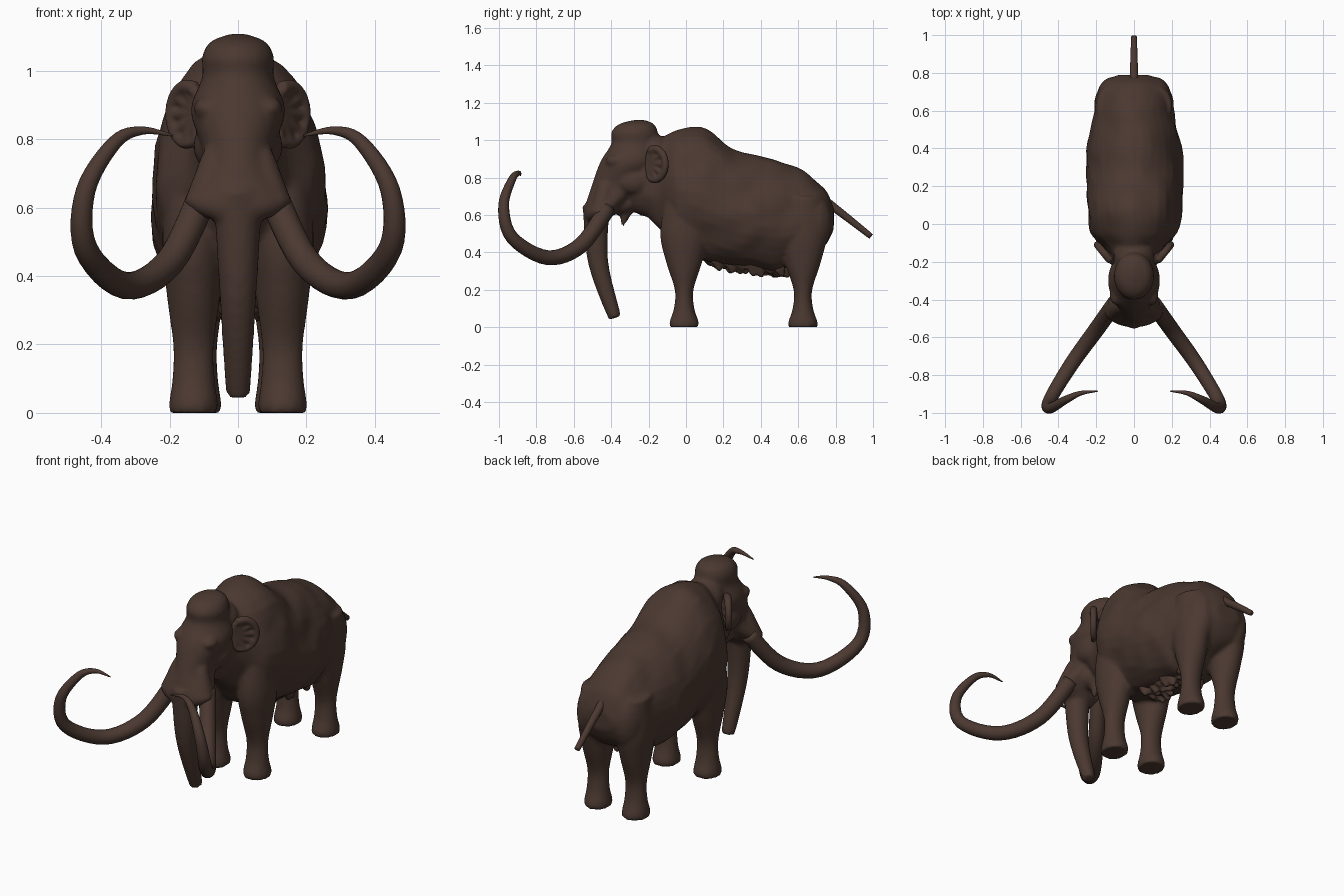
import bpy, bmesh, math, random
from mathutils import Vector, noise

cube = bpy.data.objects.get("Cube")
if cube:
    bpy.data.objects.remove(cube, do_unlink=True)
random.seed(4)

hide = bpy.data.materials.new("dark brown hide")
hide.use_nodes = True
hide.diffuse_color = (0.07, 0.04, 0.03, 1)
hide.node_tree.nodes["Principled BSDF"].inputs["Base Color"].default_value = hide.diffuse_color


def smooth_path(rows, steps=6):
    """Catmull-Rom interpolation through rows of numbers."""
    out = []
    for i in range(len(rows) - 1):
        before, start = rows[max(i - 1, 0)], rows[i]
        end, after = rows[i + 1], rows[min(i + 2, len(rows) - 1)]
        for k in range(steps):
            t = k / steps
            out.append([b + t / 2 * ((c - a) + t * (2 * a - 5 * b + 4 * c - d)
                                     + t * t * (3 * b - a - 3 * c + d))
                        for a, b, c, d in zip(before, start, end, after)])
    return out + [list(rows[-1])]


def circle(count):
    """Cosine and sine of evenly spaced angles."""
    angles = [math.tau * i / count for i in range(count)]
    return [(math.cos(angle), math.sin(angle)) for angle in angles]


def skin(bm, rings):
    """Join rings of points into a closed tube."""
    loops = [[bm.verts.new(point) for point in ring] for ring in rings]
    for lower, upper in zip(loops, loops[1:]):
        for i in range(len(lower)):
            bm.faces.new((lower[i - 1], lower[i], upper[i], upper[i - 1]))
    bm.faces.new(loops[0][::-1])
    bm.faces.new(loops[-1])


def loft(bm, rows, along, x=0, rough=0, pinch=0):
    """Oval sections, each given as position, low edge, high edge, half width.
    Pinch narrows the high side of every section and widens the low side."""
    rings = []
    for place, low, high, half in smooth_path(rows):
        ring = []
        for c, s in circle(32):
            reach = (low + high) / 2 + (high - low) / 2 * s
            point = Vector((x + half * c * (1 - pinch * s), place, reach))
            if along == "z":
                point.yz = reach, place
            point.x += rough * noise.noise(point * 9)
            point.z += rough * noise.noise(point * 7)
            ring.append(point)
        rings.append(ring)
    skin(bm, rings)


def sweep(bm, points, thick, thin, power=1):
    """Round tube through points, tapering from thick to thin."""
    path = [Vector(point) for point in smooth_path(points)]
    last = len(path) - 1
    side = (path[1] - path[0]).orthogonal()
    rings = []
    for i, point in enumerate(path):
        tangent = (path[min(i + 1, last)] - path[max(i - 1, 0)]).normalized()
        side = (side - tangent * side.dot(tangent)).normalized()
        up = tangent.cross(side)
        radius = thick + (thin - thick) * (i / last) ** power
        rings.append([point + radius * (side * c + up * s) for c, s in circle(18)])
    skin(bm, rings)


def blob(bm, center, size):
    """Ellipsoid used as a muscle or bone bulge."""
    verts = bmesh.ops.create_uvsphere(bm, u_segments=20, v_segments=12, radius=1)["verts"]
    bmesh.ops.scale(bm, vec=size, verts=verts)
    bmesh.ops.translate(bm, vec=center, verts=verts)


def finish(bm, name, voxel=None, relaxing=4):
    """Make the object, fusing overlapping pieces when a voxel size is given."""
    bmesh.ops.recalc_face_normals(bm, faces=bm.faces)
    for face in bm.faces:
        face.smooth = True
    mesh = bpy.data.meshes.new(name)
    bm.to_mesh(mesh)
    bm.free()
    mesh.materials.append(hide)
    part = bpy.data.objects.new(name, mesh)
    bpy.context.collection.objects.link(part)
    if voxel:
        fuse = part.modifiers.new("fuse", "REMESH")
        fuse.mode = "VOXEL"
        fuse.voxel_size = voxel
        fuse.use_smooth_shade = True
        relax = part.modifiers.new("relax", "SMOOTH")
        relax.iterations = relaxing


# Torso with shoulder hump, sloping back and narrow rump, then the neck
bm = bmesh.new()
loft(bm, [(-0.25, 0.65, 0.95, 0.1), (-0.13, 0.51, 1.02, 0.15), (-0.04, 0.4, 1.06, 0.23),
          (0.1, 0.35, 1.07, 0.25), (0.26, 0.32, 0.95, 0.255), (0.4, 0.3, 0.91, 0.25),
          (0.5, 0.3, 0.89, 0.23), (0.64, 0.37, 0.83, 0.2), (0.74, 0.43, 0.74, 0.17),
          (0.79, 0.52, 0.64, 0.08)], "y", rough=0.015, pinch=0.1)
blob(bm, (0, -0.2, 0.8), (0.12, 0.16, 0.21))
blob(bm, (0, -0.17, 0.93), (0.11, 0.1, 0.1))

# Head with domed crown, pinched temples and broad muzzle
loft(bm, [(0.57, -0.54, -0.41, 0.1), (0.62, -0.545, -0.37, 0.155), (0.74, -0.51, -0.25, 0.1),
          (0.88, -0.46, -0.14, 0.138), (0.98, -0.4, -0.15, 0.105), (1.04, -0.4, -0.15, 0.105),
          (1.085, -0.36, -0.17, 0.08), (1.108, -0.28, -0.22, 0.02)], "z")

# Trunk, lower jaw and short beard
sweep(bm, [(0, -0.48, 0.65), (0, -0.47, 0.35), (0, -0.38, 0.05)], 0.075, 0.034)
blob(bm, (0, -0.35, 0.66), (0.07, 0.08, 0.06))
sweep(bm, [(0, -0.31, 0.66), (0, -0.34, 0.54)], 0.05, 0.006)

# Brows, cheeks, tusk sockets and legs on both sides
leg_shape = [(0, 0.078), (0.03, 0.078), (0.1, 0.055), (0.2, 0.05), (0.35, 0.097), (0.5, 0.128),
             (0.7, 0.1)]
for side in (-1, 1):
    blob(bm, (side * 0.09, -0.38, 0.89), (0.04, 0.05, 0.035))
    blob(bm, (side * 0.08, -0.28, 0.78), (0.05, 0.09, 0.07))
    sweep(bm, [(side * 0.06, -0.43, 0.76), (side * 0.1, -0.46, 0.6)], 0.04, 0.062)
    for y, x in ((-0.01, 0.13), (0.625, 0.12)):
        loft(bm, [(z, y - half, y + half, 0.04 + 0.4 * half) for z, half in leg_shape],
             "z", x=side * x)
    # Haunch running back into the rump
    blob(bm, (side * 0.11, 0.66, 0.56), (0.09, 0.12, 0.17))
finish(bm, "body", voxel=0.0115)

# Ears and tusks
tusk_path = [(0.1, -0.42, 0.64), (0.2, -0.56, 0.44), (0.33, -0.74, 0.372), (0.445, -0.93, 0.48),
             (0.445, -0.975, 0.65), (0.36, -0.93, 0.79), (0.28, -0.895, 0.825),
             (0.19, -0.885, 0.81)]
for side, label in ((1, "left"), (-1, "right")):
    # Thin flap: spokes fanning from the root to a rolled rim
    bm = bmesh.new()
    rim = []
    for step in range(-3, 4):
        angle = math.radians(step * 38)
        out = 0.05 * math.cos(angle)
        rim.append((side * (0.145 + out), 1.2 * out - 0.17, 0.87 + 0.085 * math.sin(angle)))
    sweep(bm, rim, 0.015, 0.022)
    for tip in rim:
        sweep(bm, [(side * 0.1, -0.2, 0.88), tip], 0.025, 0.014)
    finish(bm, "ear_" + label, voxel=0.007)

    # Long tusk curling forward, out and back in
    bm = bmesh.new()
    sweep(bm, [(side * x, y, z) for x, y, z in tusk_path], 0.044, 0.002, power=1.8)
    finish(bm, "tusk_" + label)

# Tail
bm = bmesh.new()
sweep(bm, [(0, 0.74, 0.68), (0, 0.87, 0.58), (0, 0.99, 0.485)], 0.024, 0.015)
finish(bm, "tail")

# Shaggy hair tufts under the belly
bm = bmesh.new()
for step in range(30):
    y = 0.12 + 0.014 * step
    x = random.uniform(-0.08, 0.08)
    root = 0.37 - 0.14 * (y - 0.12)
    sweep(bm, [(x, y, root), (x, y + 0.02, root - random.uniform(0.04, 0.07))], 0.035, 0.01)
finish(bm, "belly_fringe", voxel=0.009, relaxing=2)
